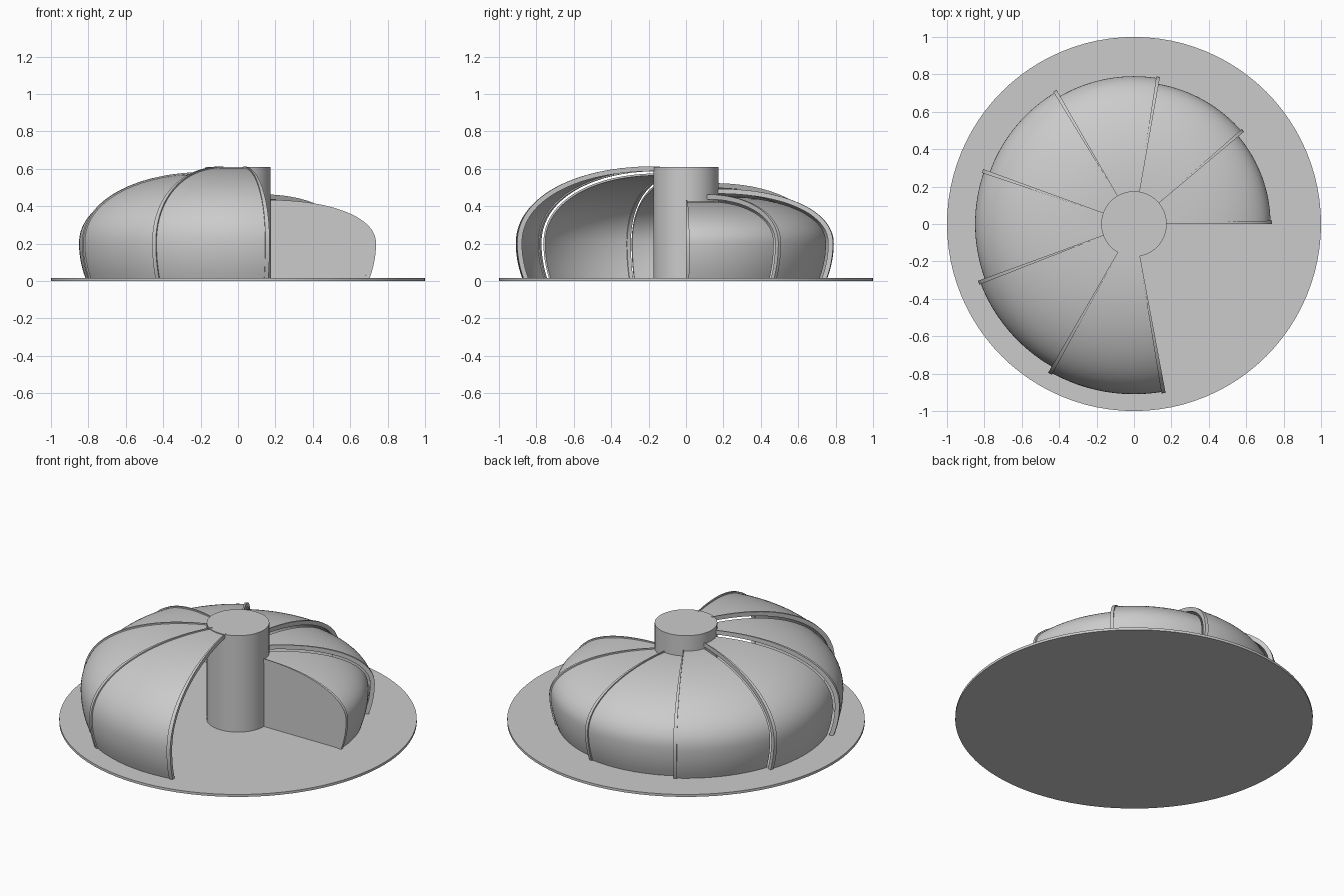
import bpy, bmesh
from math import sin, cos, radians, pi

if "Cube" in bpy.data.objects:
    bpy.data.objects.remove(bpy.data.objects["Cube"])

COL_R, FLOOR, BELLY = 0.175, 0.012, 0.2


def profile(R, H, n=28, e=2.15):
    """Dome outline (r, z) from the floor out to the belly and up to the column."""
    pts = []
    for i in range(6):
        z = FLOOR + (BELLY - FLOOR) * i / 6
        pts.append((R - 0.04 * ((BELLY - z) / BELLY) ** 2, z))
    r0 = COL_R - 0.015
    for i in range(n + 1):
        a = pi / 2 * i / n
        c, s = max(cos(a), 0), sin(a)
        pts.append((r0 + (R - r0) * c ** (2 / e), BELLY + (H - BELLY) * s ** (2 / e)))
    return pts


def finish(bm, name, angle=35):
    bmesh.ops.recalc_face_normals(bm, faces=bm.faces)
    me = bpy.data.meshes.new(name)
    bm.to_mesh(me)
    bm.free()
    ob = bpy.data.objects.new(name, me)
    bpy.context.collection.objects.link(ob)
    bpy.ops.object.select_all(action='DESELECT')
    ob.select_set(True)
    bpy.context.view_layer.objects.active = ob
    bpy.ops.object.shade_smooth_by_angle(angle=radians(angle))
    return ob


def sweep(name, outer, inner, a0, a1, steps):
    """Revolve the band between two outlines from angle a0 to a1 (degrees)."""
    bm = bmesh.new()
    n = len(outer)
    loop = outer + inner[::-1]
    m = len(loop)
    rings = []
    for k in range(steps + 1):
        a = radians(a0 + (a1 - a0) * k / steps)
        rings.append([bm.verts.new((r * cos(a), r * sin(a), z)) for r, z in loop])
    for A, B in zip(rings, rings[1:]):
        for i in range(m):
            j = (i + 1) % m
            bm.faces.new((A[i], A[j], B[j], B[i]))
    for ring in (rings[0], rings[-1]):
        for i in range(n - 1):
            bm.faces.new((ring[i], ring[i + 1], ring[m - 2 - i], ring[m - 1 - i]))
    return finish(bm, name)


def disc(name, r, z0, z1):
    bm = bmesh.new()
    bmesh.ops.create_cone(bm, cap_ends=True, segments=96, radius1=r, radius2=r, depth=z1 - z0)
    bmesh.ops.translate(bm, verts=bm.verts, vec=(0, 0, (z0 + z1) / 2))
    return finish(bm, name)


def rib(name, R, H, a0):
    sweep(name, profile(R + 0.008, H + 0.008), profile(R - 0.018, H - 0.018), a0, a0 + 1.4, 1)


# Base plate and central column
disc("base_plate", 1.0, 0.0, 0.015)
disc("central_column", COL_R, 0.01, 0.61)

# Seven stepped shell panels, each with a raised rib on its leading edge
for k in range(7):
    R, H, a = 0.73 + 0.03 * k, 0.425 + 0.03 * k, 40 * k
    sweep(f"shell_panel_{k + 1}", profile(R, H), profile(R - 0.011, H - 0.011), a + 0.3, a + 40, 16)
    rib(f"shell_rib_{k + 1}", R, H, a)

# Rib around the open mouth of the largest panel
rib("mouth_rib", R, H, 279.2)

# End wall closing the smallest panel
edge = profile(0.72, 0.415)
sweep("end_wall", edge, [(0.15, z) for r, z in edge], 0.4, 1.2, 1)
